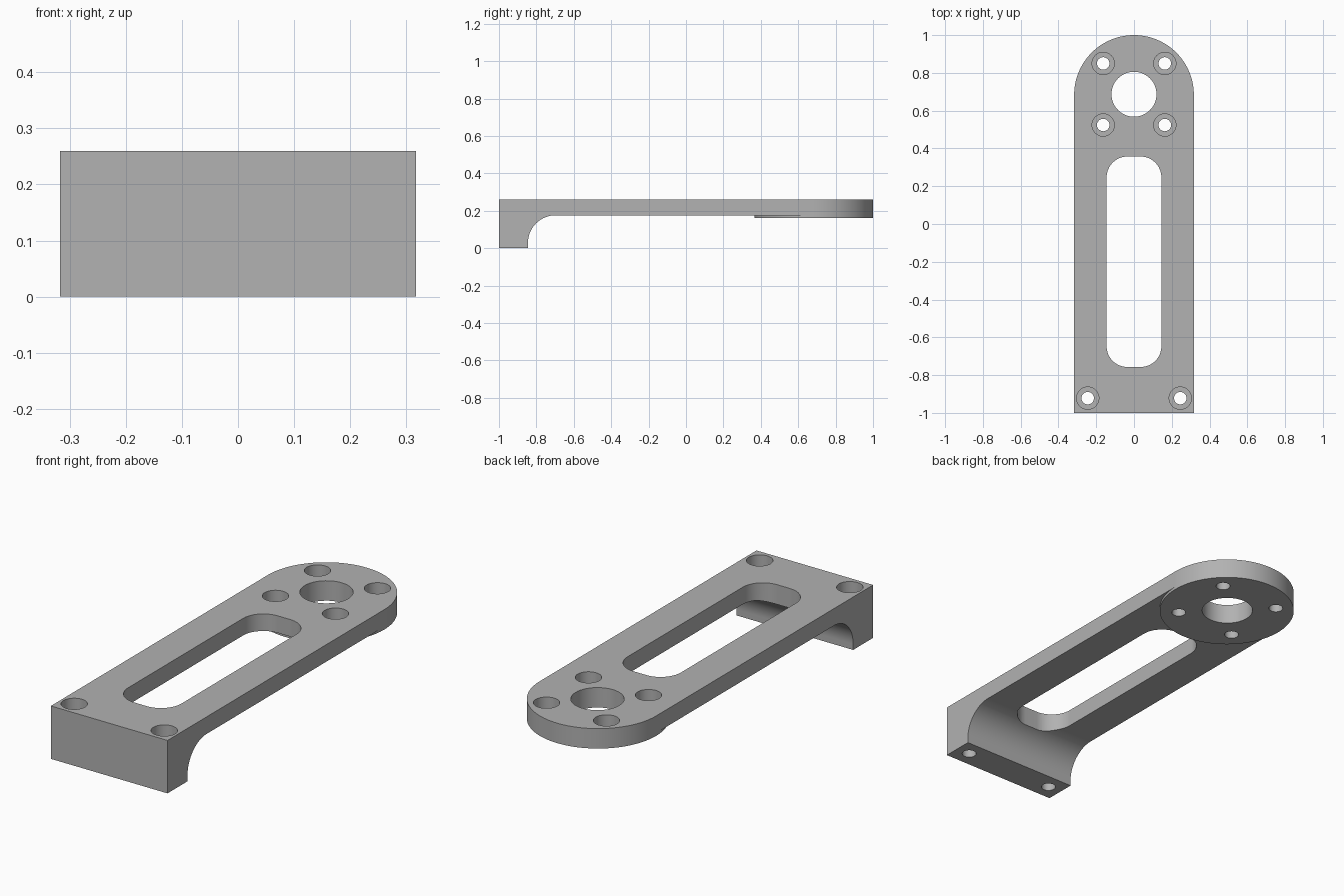
import bpy
import bmesh
from math import sin, cos, pi, radians

if "Cube" in bpy.data.objects:
    bpy.data.objects.remove(bpy.data.objects["Cube"])

HALF = 0.317            # half width and end radius
HEAD_Y = 1 - HALF       # centre of the rounded head
TOP = 0.26
ARM_LOW = 0.176         # underside of the arm
BOSS_LOW = 0.162        # underside of the head boss

grey = bpy.data.materials.new("grey metal")
grey.use_nodes = True
grey.diffuse_color = (0.445, 0.445, 0.445, 1)
grey.node_tree.nodes["Principled BSDF"].inputs["Base Color"].default_value = grey.diffuse_color


def arc(cx, cy, r, start, end, steps):
    """Points along an arc, angles in degrees."""
    angles = [radians(start + (end - start) * i / steps) for i in range(steps + 1)]
    return [(cx + r * cos(a), cy + r * sin(a)) for a in angles]


def prism(name, points, low, high, axis="z"):
    """Extrude a profile: (x, y) along z, or (y, z) along x."""
    place = (lambda p: (p[0], p[1], low)) if axis == "z" else (lambda p: (low, p[0], p[1]))
    step = (0, 0, high - low) if axis == "z" else (high - low, 0, 0)
    bm = bmesh.new()
    face = bm.faces.new([bm.verts.new(place(p)) for p in points])
    made = bmesh.ops.extrude_face_region(bm, geom=[face])["geom"]
    bmesh.ops.translate(bm, vec=step, verts=[v for v in made if isinstance(v, bmesh.types.BMVert)])
    bmesh.ops.recalc_face_normals(bm, faces=bm.faces)
    mesh = bpy.data.meshes.new(name)
    bm.to_mesh(mesh)
    bm.free()
    mesh.materials.append(grey)
    obj = bpy.data.objects.new(name, mesh)
    bpy.context.collection.objects.link(obj)
    return obj


def round_cutter(x, y, r, low, high):
    return prism("hole_cutter", arc(x, y, r, 0, 360, 48)[:-1], low, high)


def cut(target, cutter):
    """Subtract the cutter, then remove it."""
    mod = target.modifiers.new("cut", "BOOLEAN")
    mod.operation = "DIFFERENCE"
    mod.solver = "EXACT"
    mod.object = cutter
    bpy.context.view_layer.objects.active = target
    bpy.ops.object.modifier_apply(modifier=mod.name)
    bpy.data.objects.remove(cutter)


# Full-height block with one rounded end
outline = [(-HALF, -1), (HALF, -1)] + arc(0, HEAD_Y, HALF, 0, 180, 64)
bracket = prism("bracket_arm", outline, 0, TOP)

# Space below the arm, with a rounded inner corner at the foot
foot_back, fillet = -0.845, 0.148
under = prism("underside_cutter",
              [(1.2, -0.2), (1.2, ARM_LOW)]
              + arc(foot_back + fillet, ARM_LOW - fillet, fillet, 90, 180, 24)
              + [(foot_back, -0.2)], -0.6, 0.6, "x")

# Keep a thin round boss beneath the head
boss = prism("boss_keeper",
             arc(0, HEAD_Y, HALF, 180, 360, 64)
             + [(0.7, HEAD_Y), (0.7, 1.4), (-0.7, 1.4), (-0.7, HEAD_Y)], BOSS_LOW, 0.4)
cut(under, boss)
cut(bracket, under)

# Long slot with rounded corners
half_slot, front, back, r = 0.145, -0.757, 0.357, 0.11
slot = []
for cx, cy, start in ((half_slot - r, back - r, 0), (r - half_slot, back - r, 90),
                      (r - half_slot, front + r, 180), (half_slot - r, front + r, 270)):
    slot += arc(cx, cy, r, start, start + 90, 12)
cut(bracket, prism("slot_cutter", slot, -0.1, 0.5))

# Central bore and counterbored screw holes
cut(bracket, round_cutter(0, HEAD_Y + 0.004, 0.119, -0.1, 0.5))
for side in (-1, 1):
    for x, y in ((0.163, 0.85), (0.163, 0.524), (0.245, -0.922)):
        cut(bracket, round_cutter(side * x, y, 0.033, -0.1, 0.5))
        cut(bracket, round_cutter(side * x, y, 0.059, TOP - 0.06, 0.5))

# Smooth the curved walls, keep the edges crisp
bpy.ops.object.select_all(action="DESELECT")
bracket.select_set(True)
bpy.context.view_layer.objects.active = bracket
bpy.ops.object.shade_smooth_by_angle(angle=radians(30))
weighted = bracket.modifiers.new("weighted normals", "WEIGHTED_NORMAL")
weighted.keep_sharp = True
